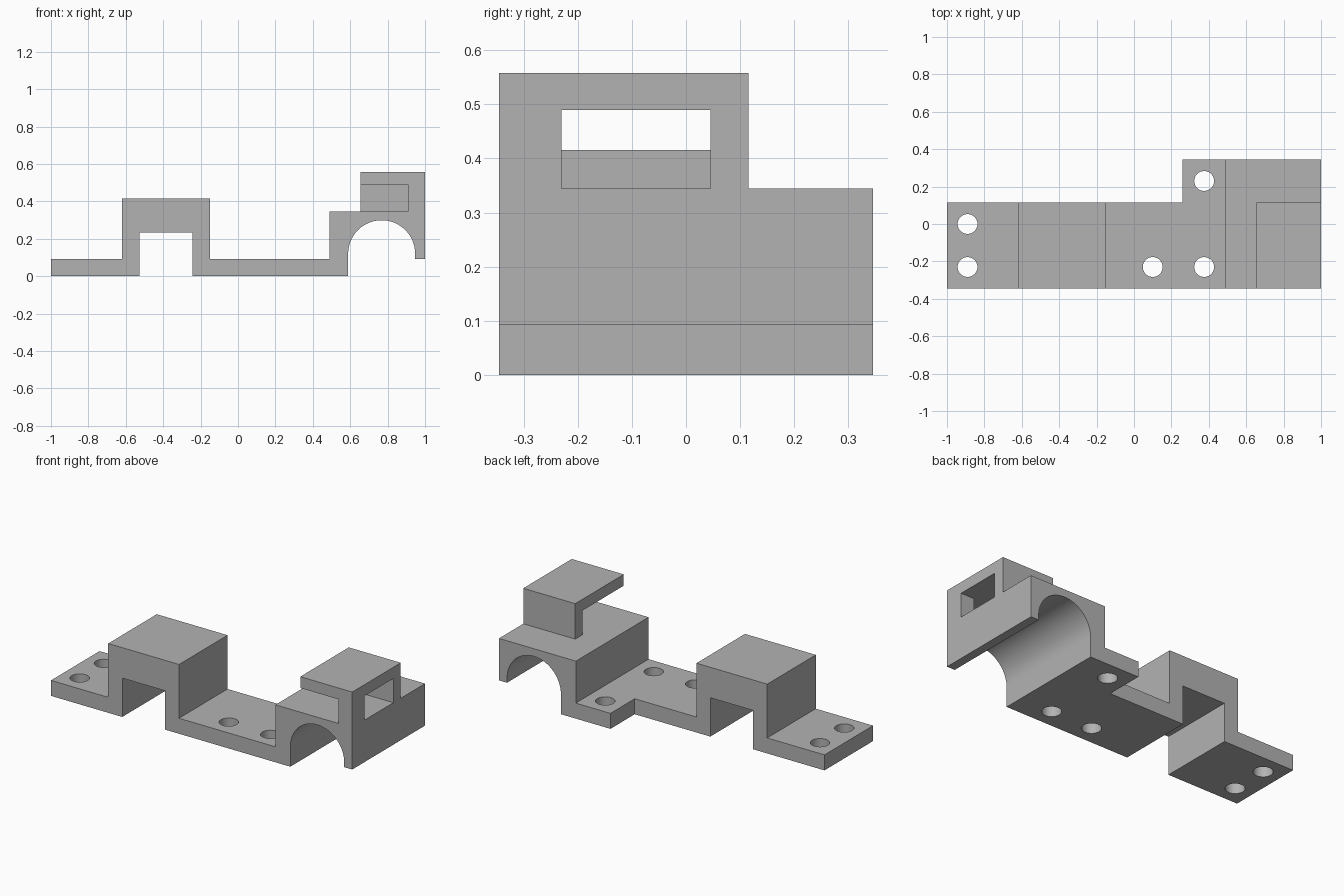
import bpy
import bmesh
from math import cos, sin, pi

cube = bpy.data.objects.get("Cube")
if cube:
    bpy.data.objects.remove(cube, do_unlink=True)

DEPTH = 0.345        # half depth of the whole bracket
STEP_Y = 0.115       # back edge of the narrow strip and of the clip
DECK = 0.345         # top of the arched block
PLATE = 0.093        # thickness of the foot plates
ROOF = 0.558         # top of the clip
OVER = 0.1           # how far cutters overshoot open sides

grey = bpy.data.materials.new("plain grey")
grey.use_nodes = True
grey.diffuse_color = (0.45, 0.45, 0.45, 1)
grey.node_tree.nodes["Principled BSDF"].inputs["Base Color"].default_value = grey.diffuse_color


def add_object(name, bm):
    bmesh.ops.recalc_face_normals(bm, faces=bm.faces)
    mesh = bpy.data.meshes.new(name)
    bm.to_mesh(mesh)
    bm.free()
    mesh.materials.append(grey)
    obj = bpy.data.objects.new(name, mesh)
    bpy.context.collection.objects.link(obj)
    return obj


def extrude_profile(name, points, y0, y1):
    """Extrude an outline in x and z along y."""
    bm = bmesh.new()
    face = bm.faces.new([bm.verts.new((x, y0, z)) for x, z in points])
    grown = bmesh.ops.extrude_face_region(bm, geom=[face])["geom"]
    verts = [g for g in grown if isinstance(g, bmesh.types.BMVert)]
    bmesh.ops.translate(bm, verts=verts, vec=(0, y1 - y0, 0))
    return add_object(name, bm)


def box(name, x0, x1, y0, y1, z0, z1):
    return extrude_profile(name, [(x0, z0), (x1, z0), (x1, z1), (x0, z1)], y0, y1)


def cylinder(name, x, y, radius):
    bm = bmesh.new()
    bmesh.ops.create_cone(bm, cap_ends=True, segments=48, radius1=radius, radius2=radius, depth=1)
    bmesh.ops.translate(bm, verts=bm.verts, vec=(x, y, 0))
    return add_object(name, bm)


def cut(target, cutter):
    """Subtract the cutter and remove it."""
    mod = target.modifiers.new(cutter.name, 'BOOLEAN')
    mod.operation = 'DIFFERENCE'
    mod.solver = 'EXACT'
    mod.object = cutter
    cutter.hide_render = True
    bpy.ops.object.select_all(action='DESELECT')
    bpy.context.view_layer.objects.active = target
    target.select_set(True)
    bpy.ops.object.modifier_apply(modifier=mod.name)
    bpy.data.objects.remove(cutter, do_unlink=True)


# Side outline: foot, raised bridge, middle plate, arched block and clip
arch_x, arch_z, arch_r, steps = 0.768, 0.12, 0.179, 40
arch = [(arch_x + arch_r * cos(pi * i / steps), arch_z + arch_r * sin(pi * i / steps))
        for i in range(steps + 1)]
outline = [(-1, 0), (-0.527, 0), (-0.527, 0.233), (-0.242, 0.233), (-0.242, 0),
           (arch_x - arch_r, 0)]
outline += arch[::-1]
outline += [(arch_x + arch_r, PLATE), (1, PLATE), (1, ROOF), (0.655, ROOF), (0.655, DECK),
            (0.49, DECK), (0.49, PLATE), (-0.15, PLATE), (-0.15, 0.416), (-0.62, 0.416),
            (-0.62, PLATE), (-1, PLATE)]
bracket = extrude_profile("mounting_bracket", outline, -DEPTH, DEPTH)

# Narrow the strip behind the bridge and the middle plate
cut(bracket, box("strip_cutter", -1 - OVER, 0.26, STEP_Y, DEPTH + OVER, -OVER, 1))

# Lower the deck behind the clip
cut(bracket, box("deck_cutter", 0.655 - OVER, 1 + OVER, STEP_Y, DEPTH + OVER, DECK, 1))

# Hollow under the clip roof, open at the front and inner side
cut(bracket, box("hollow_cutter", 0.655 - OVER, 0.91, -DEPTH - OVER, 0.045, DECK, 0.49))

# Window through the clip's outer wall
cut(bracket, box("window_cutter", 0.85, 1 + OVER, -0.23, 0.045, DECK, 0.49))

# Screw holes
for x, y in [(-0.89, 0), (-0.89, -0.23), (0.1, -0.23), (0.375, -0.23), (0.375, 0.23)]:
    cut(bracket, cylinder("screw_hole_cutter", x, y, 0.053))

bpy.ops.object.shade_smooth_by_angle(angle=pi / 6)
